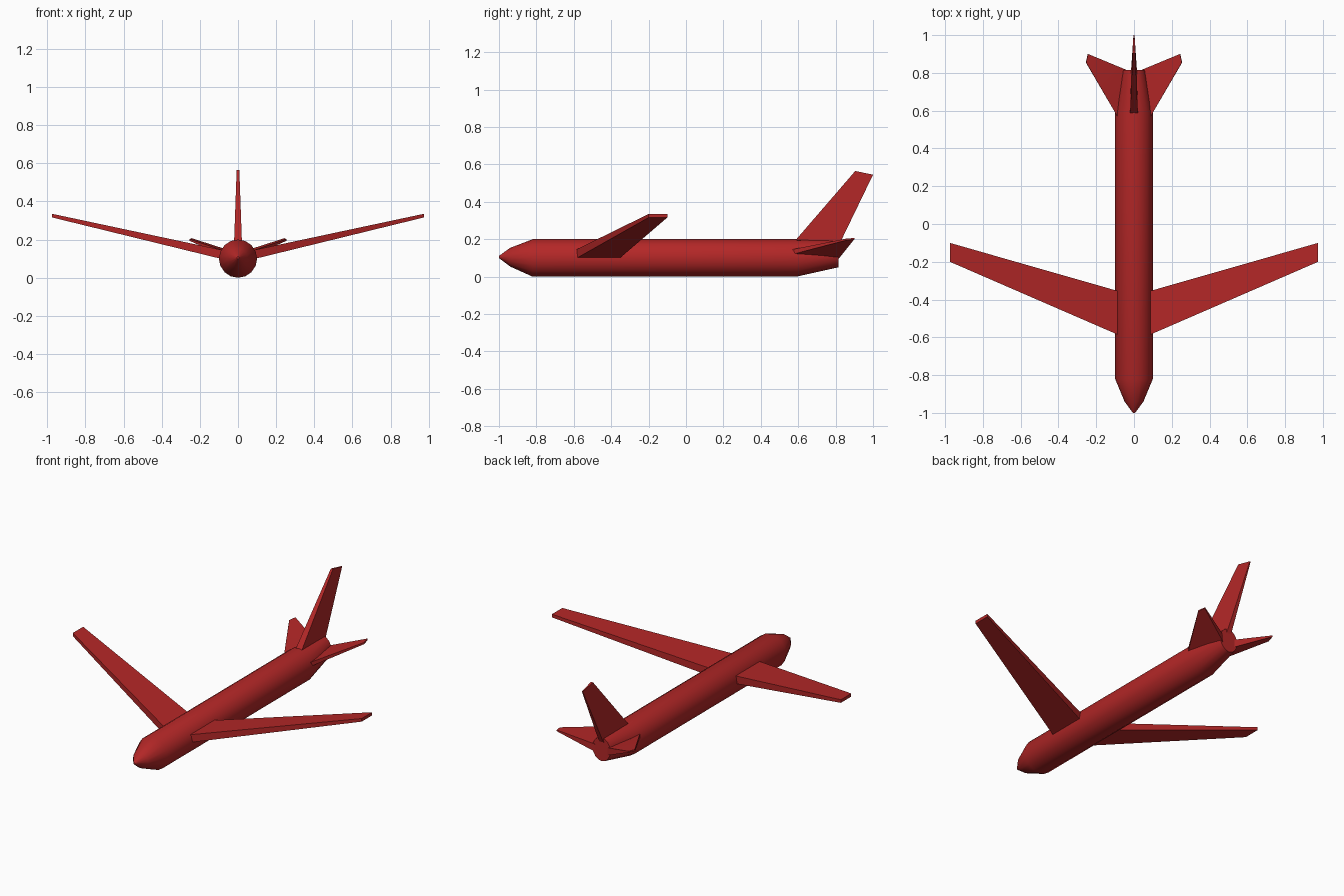
import bpy, bmesh, math

if "Cube" in bpy.data.objects:
    bpy.data.objects.remove(bpy.data.objects["Cube"])

red = bpy.data.materials.new("red_paint")
red.diffuse_color = (0.45, 0.02, 0.02, 1)
red.use_nodes = True
red.node_tree.nodes["Principled BSDF"].inputs["Base Color"].default_value = red.diffuse_color


def loft(name, sections, mirror=False):
    """Skin a series of equal-length closed sections and cap the ends."""
    bm = bmesh.new()
    rings = [[bm.verts.new(p) for p in s] for s in sections]
    n = len(rings[0])
    for a, b in zip(rings, rings[1:]):
        for i in range(n):
            j = (i + 1) % n
            bm.faces.new((a[i], a[j], b[j], b[i]))
    bm.faces.new(rings[0])
    bm.faces.new(rings[-1])
    bmesh.ops.recalc_face_normals(bm, faces=bm.faces)
    mesh = bpy.data.meshes.new(name)
    bm.to_mesh(mesh)
    bm.free()
    obj = bpy.data.objects.new(name, mesh)
    bpy.context.collection.objects.link(obj)
    mesh.materials.append(red)
    if mirror:
        obj.modifiers.new("mirror", 'MIRROR')
    bpy.ops.object.select_all(action='DESELECT')
    obj.select_set(True)
    bpy.context.view_layer.objects.active = obj
    bpy.ops.object.shade_smooth_by_angle(angle=math.radians(35))
    return obj


def ellipse(y, z, rx, rz, n=16):
    return [(rx * math.cos(2 * math.pi * i / n), y, z + rz * math.sin(2 * math.pi * i / n))
            for i in range(n)]


def rib(x, y0, y1, low, high):
    """Wing section at x: (front, back) edges and (front, back) heights."""
    return [(x, y0, low[0]), (x, y1, low[1]), (x, y1, high[1]), (x, y0, high[0])]


# Fuselage: blunt nose, straight tube, upswept tail
loft("fuselage", [
    ellipse(-1.0, 0.105, 0.006, 0.006),
    ellipse(-0.94, 0.104, 0.05, 0.05),
    ellipse(-0.82, 0.1, 0.1, 0.1),
    ellipse(0.59, 0.1, 0.1, 0.1),
    ellipse(0.815, 0.122, 0.06, 0.072),
])

# Swept main wings with dihedral
loft("wings", [
    rib(0.06, -0.597, -0.362, (0.092, 0.092), (0.14, 0.14)),
    rib(0.975, -0.2, -0.1, (0.316, 0.316), (0.335, 0.335)),
], mirror=True)

# Tailplane
loft("tailplane", [
    rib(0.03, 0.47, 0.81, (0.09, 0.09), (0.12, 0.13)),
    [(0.1, 0.59, 0.125), (0.05, 0.82, 0.1), (0.05, 0.82, 0.145), (0.1, 0.59, 0.15)],
    [(0.255, 0.855, 0.194), (0.245, 0.9, 0.2), (0.243, 0.9, 0.207), (0.253, 0.855, 0.203)],
], mirror=True)

# Fin
loft("tail_fin", [
    [(-0.022, 0.53, 0.13), (0.022, 0.53, 0.13), (0.018, 0.795, 0.13), (-0.018, 0.795, 0.13)],
    [(-0.02, 0.59, 0.2), (0.02, 0.59, 0.2), (0.014, 0.833, 0.2), (-0.014, 0.833, 0.2)],
    [(-0.007, 0.905, 0.565), (0.007, 0.905, 0.565), (0.003, 1.0, 0.545), (-0.003, 1.0, 0.545)],
])
